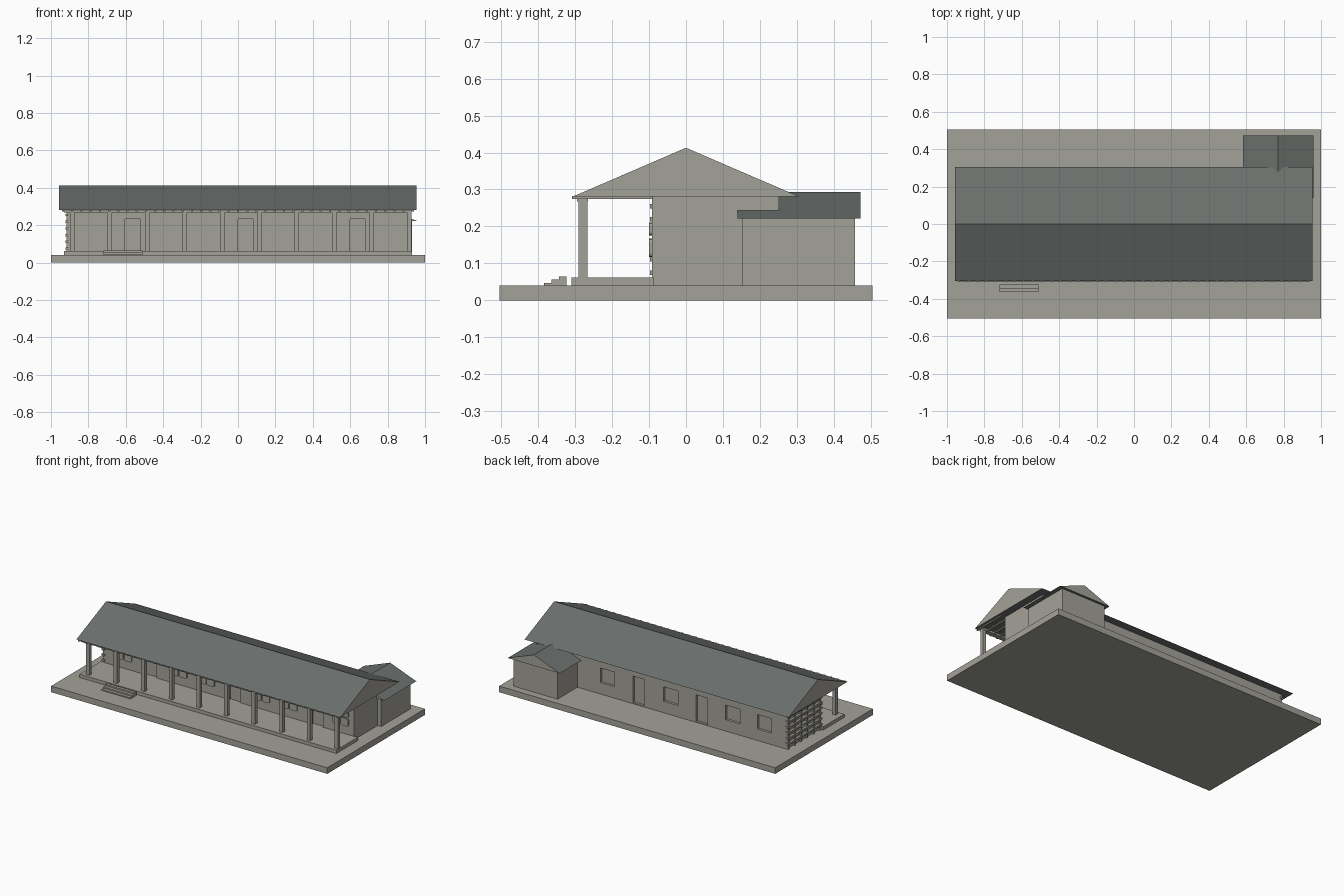
import bpy, bmesh

if "Cube" in bpy.data.objects:
    bpy.data.objects.remove(bpy.data.objects["Cube"])


def material(name, rgb):
    m = bpy.data.materials.new(name)
    m.diffuse_color = (*rgb, 1)
    m.use_nodes = True
    m.node_tree.nodes["Principled BSDF"].inputs["Base Color"].default_value = m.diffuse_color
    return m


STONE = material("warm_grey_plaster", (0.37, 0.36, 0.315))
ROOF = material("dark_slate", (0.145, 0.16, 0.151))


def finish(name, bm, mats):
    bmesh.ops.recalc_face_normals(bm, faces=bm.faces)
    me = bpy.data.meshes.new(name)
    bm.to_mesh(me)
    bm.free()
    for m in mats:
        me.materials.append(m)
    ob = bpy.data.objects.new(name, me)
    bpy.context.collection.objects.link(ob)
    return ob


def add_box(bm, x0, x1, y0, y1, z0, z1):
    v = bmesh.ops.create_cube(bm, size=1)["verts"]
    bmesh.ops.scale(bm, verts=v, vec=(x1 - x0, y1 - y0, z1 - z0))
    bmesh.ops.translate(bm, verts=v, vec=((x0 + x1) / 2, (y0 + y1) / 2, (z0 + z1) / 2))
    return v


def boxes(name, dims, mat=STONE):
    bm = bmesh.new()
    for d in dims:
        add_box(bm, *d)
    return finish(name, bm, [mat])


def extruded(name, profile, offset, end_axis):
    """Closed roof prism: slate slopes and soffit, plaster gable ends."""
    bm = bmesh.new()
    face = bm.faces.new([bm.verts.new(p) for p in profile])
    res = bmesh.ops.extrude_face_region(bm, geom=[face], use_keep_orig=True)
    new = [g for g in res["geom"] if isinstance(g, bmesh.types.BMVert)]
    bmesh.ops.translate(bm, verts=new, vec=offset)
    bmesh.ops.recalc_face_normals(bm, faces=bm.faces)
    for f in bm.faces:
        f.material_index = 1 if abs(f.normal[end_axis]) > 0.9 else 0
    return finish(name, bm, [ROOF, STONE])


# Ground slab, veranda floor and entry steps
boxes("ground_slab", [(-1, 1, -0.505, 0.505, 0, 0.04)])
boxes("veranda_floor", [(-0.93, 0.93, -0.31, -0.088, 0.038, 0.062)])
boxes("entry_steps", [(-0.72, -0.51, -0.384 + 0.02 * i, -0.364 + 0.02 * i,
                       0.038, 0.047 + 0.009 * i) for i in range(3)])

# Main hall with recessed doors and rear windows
hall = boxes("hall_walls", [(-0.905, 0.905, -0.092, 0.252, 0.038, 0.281)])
FRONT_DOORS = (-0.565, 0.04, 0.64)
BACK_DOORS = (0.167, -0.29)
BACK_WINDOWS = (0.392, -0.065, -0.515, -0.745)
cuts = [(x - 0.04, x + 0.04, -0.2, -0.08, 0.062, 0.232) for x in FRONT_DOORS]
cuts += [(x - 0.042, x + 0.042, 0.236, 0.35, 0.045, 0.22) for x in BACK_DOORS]
cuts += [(x - 0.052, x + 0.052, 0.236, 0.35, 0.115, 0.21) for x in BACK_WINDOWS]
cuts += [(-1, -0.89, 0.03, 0.13, 0.12, 0.21)]
cutter = boxes("opening_cutter", cuts)
cutter.hide_render = True
cutter.hide_set(True)
mod = hall.modifiers.new("openings", "BOOLEAN")
mod.operation = "DIFFERENCE"
mod.solver = "EXACT"
mod.object = cutter

# Front windows: four rounded panes each
bm = bmesh.new()
for x in (-0.76, -0.36, -0.16, 0.24, 0.44, 0.81):
    for side in (-1, 1):
        c = x + side * 0.03
        for z0, z1 in ((0.117, 0.167), (0.175, 0.21)):
            verts = add_box(bm, c - 0.027, c + 0.027, -0.1, -0.091, z0, z1)
            edges = [e for e in {e for v in verts for e in v.link_edges}
                     if abs(e.verts[0].co.y - e.verts[1].co.y) > 0.005]
            bmesh.ops.bevel(bm, geom=edges, offset=0.009, segments=2,
                            affect="EDGES", profile=0.5)
finish("front_window_panes", bm, [STONE])

# Lattice screen on the left end wall
lattice = [(-0.916, -0.9, y - 0.006, y + 0.006, 0.04, 0.28)
           for y in [-0.08 + 0.065 * i for i in range(6)]]
lattice += [(-0.921, -0.9, -0.098, 0.258, z - 0.006, z + 0.006)
            for z in [0.075 + 0.036 * i for i in range(6)]]
boxes("lattice_screen", lattice)

# Veranda posts, eave beam and rafter tails
boxes("veranda_posts", [(x - 0.012, x + 0.012, -0.291, -0.267, 0.06, 0.27)
                        for x in [-0.885 + 0.2 * i for i in range(10)]])
boxes("eave_beam", [(-0.93, 0.927, -0.295, -0.265, 0.268, 0.281)])
boxes("rafter_tails", [(x - 0.006, x + 0.006, -0.309, -0.09, 0.274, 0.282)
                       for x in [-0.935 + 0.0492 * i for i in range(39)]])

# Main roof
extruded("main_roof", [(-0.956, -0.306, 0.281), (-0.956, 0.306, 0.281),
                       (-0.956, 0, 0.413)], (1.911, 0, 0), 0)

# Rear annex with its own gabled roof
boxes("annex_walls", [(0.61, 0.93, 0.152, 0.457, 0.038, 0.224)])
extruded("annex_roof", [(0.583, 0.14, 0.222), (0.96, 0.14, 0.222),
                        (0.771, 0.14, 0.293)], (0, 0.333, 0), 1)
